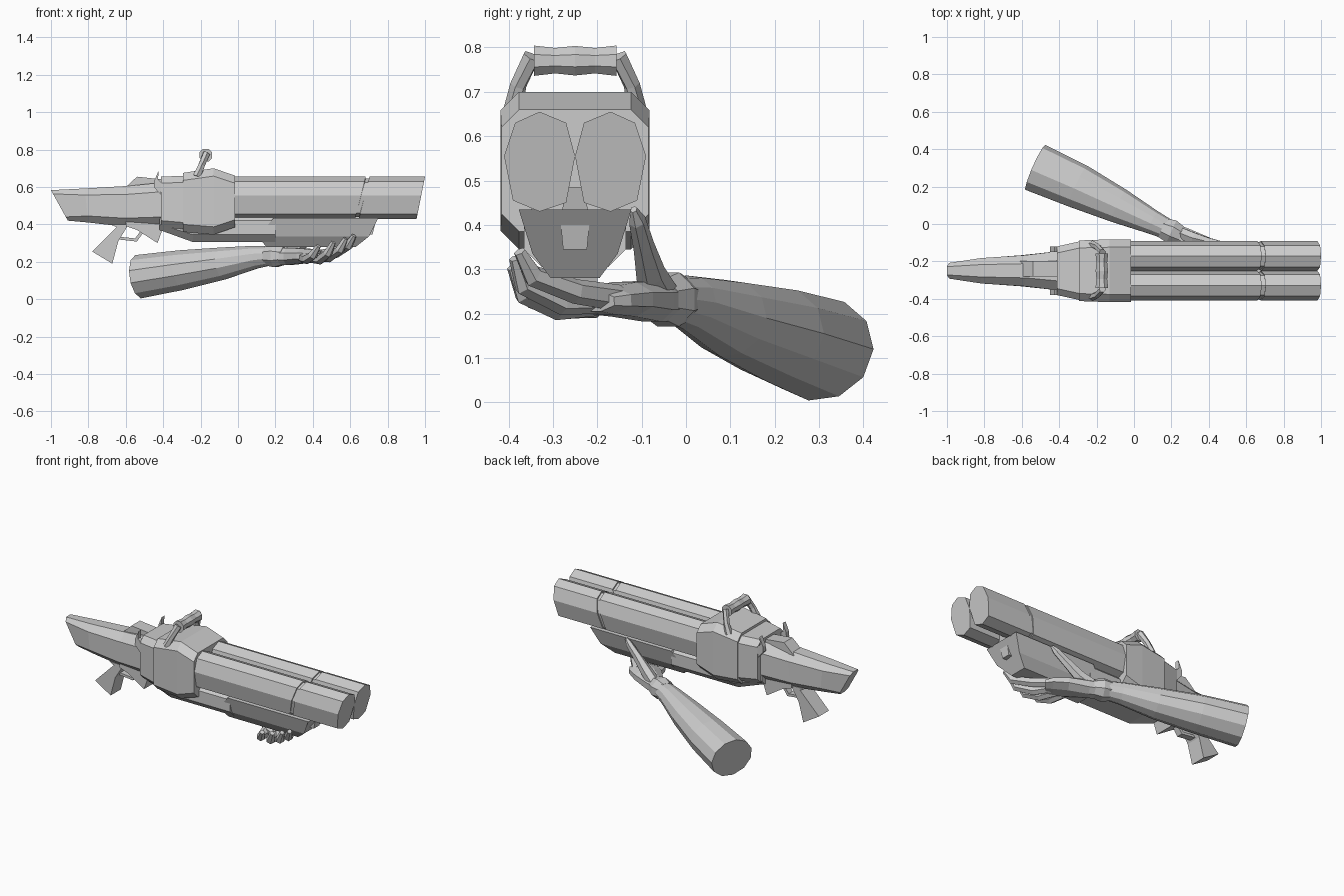
import bpy, bmesh
from math import cos, sin, tau
from mathutils import Vector

CY = -0.25   # the weapon's centre plane


def loft(name, rings):
    """Skin a list of equal-length rings and cap both ends."""
    bm = bmesh.new()
    vs = [[bm.verts.new(p) for p in r] for r in rings]
    n = len(rings[0])
    for a, b in zip(vs, vs[1:]):
        for i in range(n):
            j = (i + 1) % n
            bm.faces.new((a[i], a[j], b[j], b[i]))
    bm.faces.new(vs[0][::-1])
    bm.faces.new(vs[-1])
    bmesh.ops.recalc_face_normals(bm, faces=bm.faces)
    me = bpy.data.meshes.new(name)
    bm.to_mesh(me)
    bm.free()
    ob = bpy.data.objects.new(name, me)
    bpy.context.collection.objects.link(ob)
    return ob


def tube(name, path, sides=6, turn=0.5):
    """Loft ellipses along a path of (point, half width, half height)."""
    pts = [Vector(p[0]) for p in path]
    rings = []
    for k, (c, (_, w, h)) in enumerate(zip(pts, path)):
        d = (pts[min(k + 1, len(pts) - 1)] - pts[max(k - 1, 0)]).normalized()
        side = d.cross(Vector((0, 0, 1))).normalized()
        up = side.cross(d)
        rings.append([c + side * w * cos(tau * (i + turn) / sides)
                      + up * h * sin(tau * (i + turn) / sides) for i in range(sides)])
    return loft(name, rings)


def plate(name, profile, y, half):
    """Extrude an x-z profile sideways about y."""
    return loft(name, [[(x, y + s * half, z) for x, z in profile] for s in (-1, 1)])


def block(name, sections):
    """Chamfered box from (x bottom, x top, half width, z bottom, z top, chamfer)."""
    rings = []
    for xb, xt, w, z0, z1, c in sections:
        half = [(w - c, z0), (w, z0 + c), (w, z1 - c), (w - c, z1)]
        prof = half + [(-y, z) for y, z in reversed(half)]
        rings.append([(xb + (xt - xb) * (z - z0) / (z1 - z0), CY + y, z) for y, z in prof])
    return loft(name, rings)


# twin octagonal barrels with a slanted groove and muzzle
OCT = [(.16, .555), (.135, .63), (.08, .655), (.02, .63),
       (0, .555), (.02, .45), (.08, .43), (.14, .455)]
for s, side in ((-1, "right"), (1, "left")):
    rings = []
    for x, slant, k in ((-.03, 0, 1), (.683, .25, 1), (.683, .25, .92),
                        (.703, .25, .92), (.703, .25, 1), (1, .2, 1)):
        rings.append([(x + slant * (z - .655), CY + s * (.08 + (y - .08) * k),
                       .543 + (z - .543) * k) for y, z in OCT])
    loft("barrel_" + side, rings)

# receiver
block("receiver", [(-.295, -.295, .162, .36, .675, .04),
                   (-.13, -.13, .168, .345, .70, .042),
                   (-.015, -.015, .166, .385, .66, .04)])
block("receiver_rear", [(-.412, -.412, .13, .385, .655, .035),
                        (-.29, -.29, .157, .375, .66, .035)])

# stock with a raised comb
block("stock", [(-.91, -1.0, .042, .42, .583, .02),
                (-.80, -.82, .068, .41, .592, .035),
                (-.61, -.58, .083, .388, .606, .045),
                (-.40, -.40, .105, .39, .625, .05)])
plate("stock_comb", [(-.61, .59), (-.54, .655), (-.40, .64), (-.40, .57)], CY + .01, .042)

# underside, trigger and pistol grip
plate("trigger_housing", [(-.60, .42), (-.60, .39), (-.54, .37), (-.43, .30),
                          (-.405, .37), (-.40, .44)], CY, .065)
plate("pistol_grip", [(-.68, .40), (-.65, .385), (-.78, .255), (-.672, .19),
                      (-.64, .31), (-.585, .40)], CY, .05)
plate("trigger_guard", [(-.645, .32), (-.54, .308), (-.505, .36), (-.52, .365),
                        (-.55, .325), (-.645, .335)], CY, .02)
block("lower_body", [(-.42, -.42, .10, .37, .46, .03),
                     (-.24, -.24, .115, .305, .46, .04),
                     (.20, .20, .115, .305, .46, .04)])

# fore-end, a tapered keel under the barrels
levels = [(.127, .435, .19, .75), (.096, .335, .11, .70), (.055, .28, .15, .63)]
loft("fore_end", [[(lv[e], CY + lv[0], lv[1]) for lv in levels] +
                  [(lv[e], CY - lv[0], lv[1]) for lv in reversed(levels)] for e in (2, 3)])
loft("barrel_lug", [[(x + .25 * (z - .43), CY + y, z) for y, z in
                     ((-.033, .41), (-.02, .485), (.02, .485), (.033, .41), (.027, .345), (-.027, .345))]
                    for x in (.62, .74)])

# carrying handle and hammers
for s, side in ((-1, "right"), (1, "left")):
    tube("handle_arm_" + side, [((-.22, CY + s * .14, .655), .022, .024),
                                ((-.195, CY + s * .128, .715), .018, .02),
                                ((-.168, CY + s * .098, .78), .018, .022)])
    plate("hammer_" + side, [(-.415, .56), (-.45, .60), (-.447, .635), (-.424, .688),
                             (-.428, .64), (-.405, .62)], CY + s * .115, .014)
tube("handle_grip", [((-.172, CY + y, .77), r, r) for y, r in
                     ((-.093, .037), (-.045, .031), (0, .036), (.045, .031), (.093, .037))], 8)

# forearm, cuff and palm
tube("forearm", [((-.527, .30, .12), .134, .118), ((-.30, .20, .155), .122, .108),
                 ((-.08, .095, .19), .096, .088), ((.10, .008, .225), .066, .062),
                 ((.18, -.03, .232), .056, .052)], 11)
tube("cuff", [((.15, -.02, .232), .058, .055), ((.20, -.04, .232), .07, .066),
              ((.25, -.065, .232), .056, .05)], 8)
tube("palm", [((.17, -.03, .23), .052, .05), ((.27, -.075, .228), .06, .05),
              ((.36, -.14, .232), .088, .042), ((.43, -.19, .23), .09, .034),
              ((.46, -.215, .228), .075, .025)], 8)

# fingers wrapped around the far side: base, knuckle, joint, tip
fingers = {
    "index": ((.44, -.15, .235), (.53, -.25, .25), (.59, -.345, .285), (.62, -.375, .34)),
    "middle": ((.42, -.18, .23), (.49, -.28, .225), (.545, -.365, .265), (.575, -.385, .325)),
    "ring": ((.39, -.20, .225), (.44, -.29, .213), (.48, -.365, .245), (.51, -.39, .305)),
    "little": ((.35, -.20, .222), (.37, -.28, .215), (.40, -.345, .235), (.43, -.375, .285)),
}
for name, pts in fingers.items():
    tube(name + "_finger", [(p, r, r) for p, r in zip(pts, (.03, .028, .025, .014))])
tube("thumb", [((.25, -.05, .24), .035, .04), ((.33, -.08, .29), .034, .036),
               ((.40, -.095, .35), .024, .03), ((.47, -.11, .41), .019, .023),
               ((.495, -.118, .435), .008, .01)])
